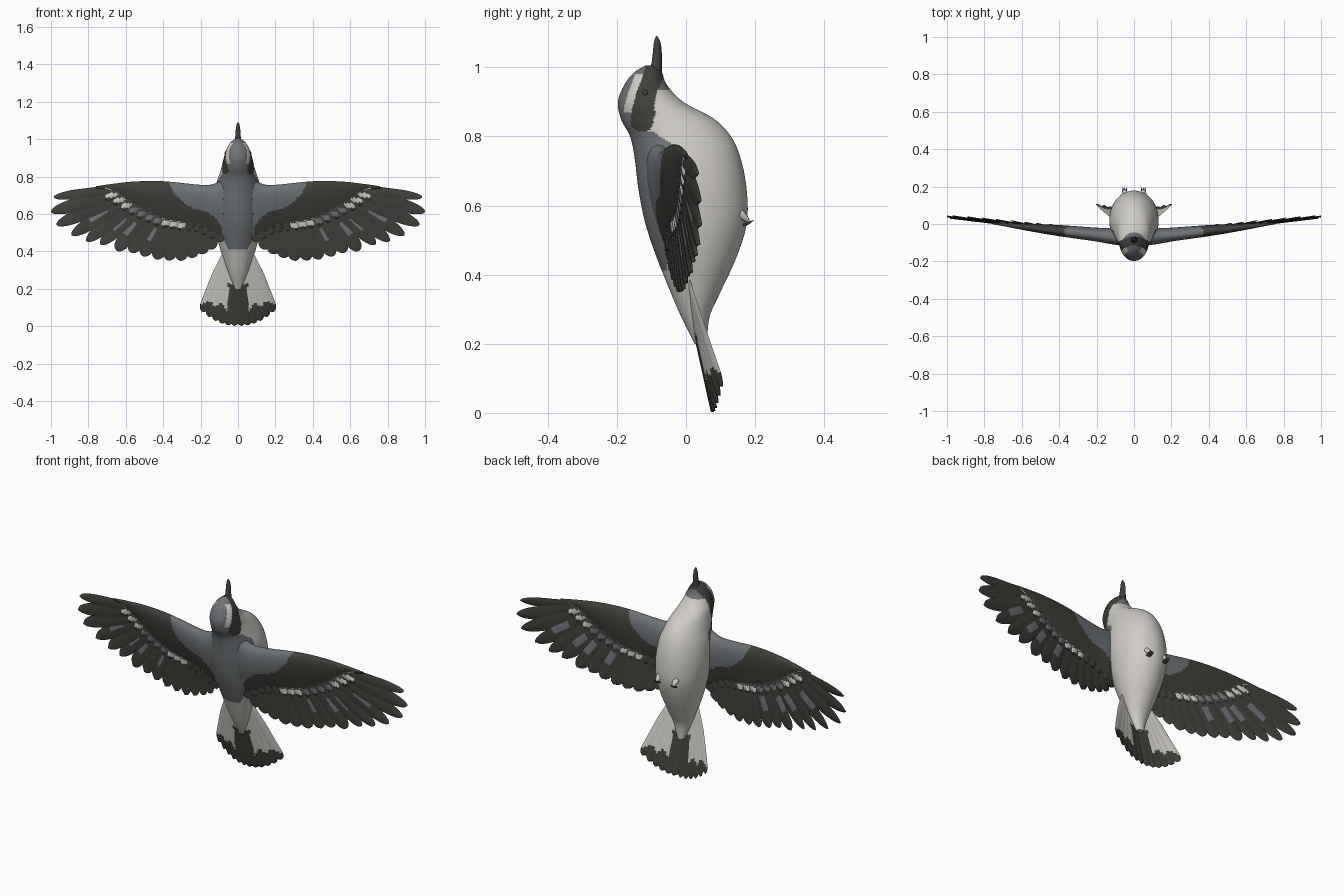
import bpy, bmesh, math
from mathutils import Vector

cube = bpy.data.objects.get("Cube")
if cube:
    bpy.data.objects.remove(cube)


def material(name, rgb):
    m = bpy.data.materials.new(name)
    m.use_nodes = True
    m.diffuse_color = (*rgb, 1)
    bsdf = m.node_tree.nodes["Principled BSDF"]
    bsdf.inputs["Base Color"].default_value = (*rgb, 1)
    bsdf.inputs["Roughness"].default_value = 0.8
    return m


MATS = [material("slate grey", (0.155, 0.168, 0.178)),
        material("charcoal", (0.05, 0.05, 0.043)),
        material("off white", (0.62, 0.60, 0.56))]
GREY, DARK, WHITE = range(3)


def spline(rows, u):
    """Smooth lookup in rows whose first entry is the ascending key."""
    i = 0
    while i < len(rows) - 2 and u > rows[i + 1][0]:
        i += 1
    a, b = rows[i], rows[i + 1]
    p, n = rows[max(i - 1, 0)], rows[min(i + 2, len(rows) - 1)]
    h = b[0] - a[0]
    t = min(max((u - a[0]) / h, 0), 1)
    out = []
    for k in range(1, len(a)):
        m0 = (b[k] - p[k]) / (b[0] - p[0]) * h
        m1 = (n[k] - a[k]) / (n[0] - a[0]) * h
        out.append((2*t**3 - 3*t*t + 1) * a[k] + (t**3 - 2*t*t + t) * m0
                   + (3*t*t - 2*t**3) * b[k] + (t**3 - t*t) * m1)
    return out


def loft(bm, rings, colour):
    """Skin closed rings of points, cap the ends and colour faces by a rule."""
    vs = [[bm.verts.new(p) for p in r] for r in rings]
    faces = [bm.faces.new(vs[0]), bm.faces.new(vs[-1])]
    n = len(vs[0])
    for a, b in zip(vs, vs[1:]):
        for k in range(n):
            faces.append(bm.faces.new((a[k], a[(k+1) % n], b[(k+1) % n], b[k])))
    for f in faces:
        f.material_index = colour(f.calc_center_median())


def finish(bm, name, mirror=False):
    bmesh.ops.recalc_face_normals(bm, faces=bm.faces)
    me = bpy.data.meshes.new(name)
    bm.to_mesh(me)
    bm.free()
    for m in MATS:
        me.materials.append(m)
    me.shade_smooth()
    me.set_sharp_from_angle(angle=math.radians(60))
    ob = bpy.data.objects.new(name, me)
    bpy.context.collection.objects.link(ob)
    if mirror:
        mod = ob.modifiers.new("Mirror", "MIRROR")
        mod.use_mirror_merge = False


# Body: height, back y, belly y, half width
BODY = [(.2, .025, .06, .02), (.28, -.015, .069, .05), (.35, -.045, .1, .075),
        (.45, -.085, .146, .106), (.55, -.118, .176, .126), (.65, -.138, .175, .132),
        (.74, -.149, .157, .122), (.8, -.162, .13, .104), (.85, -.188, .082, .088),
        (.9, -.197, -.008, .076), (.95, -.178, -.056, .06), (.985, -.15, -.07, .038),
        (1.005, -.118, -.085, .012)]

# Face mask: height, rear edge y, front edge y
MASK = [(.812, -.135, -.115), (.83, -.157, -.098), (.87, -.157, -.09),
        (.92, -.145, -.088), (.95, -.134, -.074), (1.005, -.115, -.06)]


def body_colour(c):
    y, z = c.y, c.z
    if z > .812:
        rear, front = spline(MASK, z)
        if rear < y < front:
            return DARK
        if .87 < z < .98 and rear - .024 < y < rear:
            return WHITE
        if y < rear:
            return GREY
        return GREY if z > .935 else WHITE
    if z < .41:
        return WHITE
    edge = min(-.1 + (.815 - z) * 1.75, -.03) if z > .6 else -.055
    return GREY if y < edge else WHITE


bm = bmesh.new()
rings = []
for i in range(161):
    z = .2 + .805 * i / 160
    back, belly, w = spline(BODY, z)
    rings.append([(w * math.cos(a), (back + belly) / 2 + (belly - back) / 2 * math.sin(a), z)
                  for a in [math.tau * k / 128 for k in range(128)]])
loft(bm, rings, body_colour)
finish(bm, "body")

# Beak
bm = bmesh.new()
rings = []
for z, y, r in [(.96, -.096, .022), (.985, -.09, .021), (1.01, -.085, .015),
                (1.04, -.083, .013), (1.065, -.083, .011), (1.08, -.084, .007), (1.09, -.085, .002)]:
    rings.append([(r * math.cos(a), y + r * math.sin(a), z)
                  for a in [math.tau * k / 16 for k in range(16)]])
loft(bm, rings, lambda c: DARK)
finish(bm, "beak")

# Eyes, same tone as the mask
bm = bmesh.new()
bmesh.ops.create_uvsphere(bm, u_segments=16, v_segments=10, radius=.01)
bmesh.ops.translate(bm, verts=bm.verts, vec=(.062, -.118, .925))
for f in bm.faces:
    f.material_index = DARK
finish(bm, "eyes", mirror=True)


# Wings
def wing_y(x, z):
    return -.085 + .115 * x + .07 * (.76 - z)


# span x, leading z, trailing z, half thickness
ARM = [(.03, .82, .46, .045), (.085, .782, .48, .046), (.14, .758, .5, .045), (.2, .756, .53, .04),
       (.4, .775, .565, .032), (.55, .774, .635, .022), (.68, .76, .72, .01), (.76, .748, .738, .004)]
# Edge of the grey shoulder: height, span x
SHOULDER = [(.54, .09), (.6, .15), (.635, .25), (.7, .33), (.78, .375)]


def band(x):
    """Colour of the pale wing bar at span x."""
    if x < .3 or x > .71:
        return DARK
    return WHITE if x < .41 or x > .58 else GREY


def arm_colour(c):
    if c.x < spline(SHOULDER, c.z)[0]:
        return GREY
    return band(c.x) if c.z < spline(ARM, c.x)[1] + .012 else DARK


bm = bmesh.new()
rings = []
for i in range(91):
    x = .03 + .73 * i / 90
    lead, trail, thick = spline(ARM, x)
    ring = []
    for k in range(64):
        a = math.tau * k / 64
        s = (1 - math.cos(a)) / 2
        z = lead + (trail - lead) * s
        ring.append((x, wing_y(x, z) + thick * math.sin(a) * (1.25 - .85 * s), z))
    rings.append(ring)
loft(bm, rings, arm_colour)
finish(bm, "wing_arms", mirror=True)


def feather(bm, root, tip, width, surface, colour, taper=.75, tilt=.004, thick=.004, lift=0):
    """Flat, slightly ridged feather with a rounded end laid on a surface y(x, z)."""
    root, tip = Vector(root), Vector(tip)
    side = (tip - root).normalized()
    side = Vector((-side.y, side.x))
    rings = []
    for i in range(21):
        t = 1 - (1 - i / 20) ** 1.4
        w = width * min(1, .55 + 1.2 * t)
        if t > taper:
            w *= math.sqrt(max(1 - ((t - taper) / (1 - taper)) ** 2, .004))
        c = root.lerp(tip, t)
        ring = []
        for s, h in [(-1, 0), (-.5, -.8), (0, -1), (.5, -.8), (1, 0), (.5, .8), (0, 1), (-.5, .8)]:
            p = c + side * w * s
            ring.append((p.x, surface(p.x, p.y) + tilt * s + thick * h + lift, p.y))
        rings.append(ring)
    loft(bm, rings, colour)


def along(points, u):
    """Point at fraction u of a polyline with evenly numbered points."""
    f = u * (len(points) - 1)
    i = min(int(f), len(points) - 2)
    return Vector(points[i]).lerp(Vector(points[i + 1]), f - i)


# Flight feathers, wing tip to body
TIPS = [(.985, .69), (1, .612), (.97, .542), (.89, .487), (.81, .455), (.735, .437), (.65, .405),
        (.575, .395), (.51, .375), (.44, .358), (.375, .352), (.31, .35), (.25, .365),
        (.195, .385), (.15, .41), (.115, .45)]
ROOTS = [(.63, .735), (.57, .69), (.47, .64), (.34, .6), (.22, .58), (.09, .58)]

bm = bmesh.new()
for i, tip in enumerate(TIPS):
    root = along(ROOTS, i / (len(TIPS) - 1))

    def flight_colour(c, root=root, tip=Vector(tip), striped=i in (3, 5, 6, 8)):
        d = tip - root
        p = Vector((c.x, c.z)) - root
        t = p.dot(d) / d.length_squared
        return GREY if striped and .42 < t < .66 and d.cross(p) > 0 else DARK

    feather(bm, root, tip, .026 if i == 0 else .037, wing_y, flight_colour,
            taper=.62 if i < 6 else .8)
finish(bm, "flight_feathers", mirror=True)

# Covert feathers with pale ends
bm = bmesh.new()
for i in range(14):
    u = i / 13
    x = .66 - .52 * u
    lead, z, _ = spline(ARM, x)
    root = Vector((x - .03, z + min(.07, (lead - z) * .4)))
    tip = Vector((x + .05 - .05 * u, z - .03))

    def covert_colour(c, x=x, z=z):
        return band(x) if z - .02 < c.z < z + .004 else DARK

    feather(bm, root, tip, .026, wing_y, covert_colour, tilt=.002, thick=.009)
finish(bm, "covert_feathers", mirror=True)


# Tail fan
def tail_y(x, z):
    return .077 + .9 * x * x - .22 * z


def tail_colour(c):
    limit = .225 if abs(c.x) < .052 else .085 + .25 * abs(c.x) + .015 * math.sin(c.x * 90)
    return DARK if c.z < limit else WHITE


bm = bmesh.new()
for i in range(6):
    u = i / 5
    feather(bm, (.012 + .055 * u, .36 + .03 * u), (.018 + .172 * u, .002 + .075 * u * u),
            .027, tail_y, tail_colour, taper=.87, tilt=.003, lift=.002 * i)
finish(bm, "tail_feathers", mirror=True)

# Tucked feet: a pale stub with dark claws
bm = bmesh.new()
rings = []
for y, z, r in [(.14, .58, .019), (.165, .572, .016), (.178, .56, .011), (.184, .553, .005)]:
    rings.append([(.05 + r * math.cos(a), y, z + r * math.sin(a))
                  for a in [math.tau * k / 12 for k in range(12)]])
loft(bm, rings, lambda c: WHITE)
for dx in (-.009, 0, .009):
    rings = []
    for y, z, r in [(.165, .543, .004), (.182, .549, .004), (.195, .557, .0012)]:
        rings.append([(.05 + dx + r * math.cos(a), y, z + r * math.sin(a))
                      for a in [math.tau * k / 8 for k in range(8)]])
    loft(bm, rings, lambda c: DARK)
finish(bm, "feet", mirror=True)
